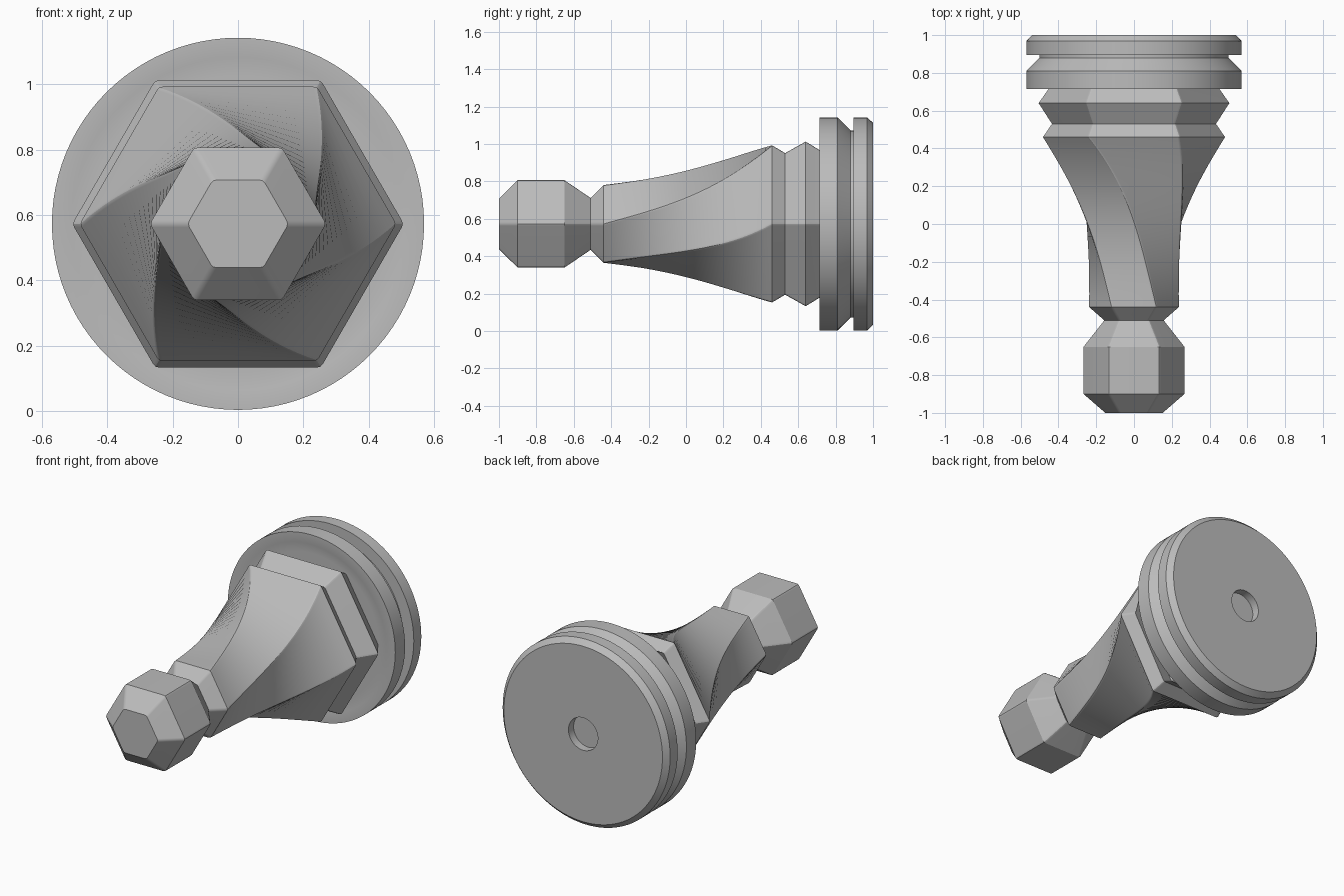
import bpy, bmesh, math
from mathutils import Vector

if "Cube" in bpy.data.objects:
    bpy.data.objects.remove(bpy.data.objects["Cube"])

AXIS_Z = 0.573

grey = bpy.data.materials.new("plain grey")
grey.use_nodes = True
COLOUR = (0.5, 0.5, 0.5, 1)
grey.diffuse_color = COLOUR
grey.node_tree.nodes["Principled BSDF"].inputs["Base Color"].default_value = COLOUR


def hexagon(y, radius, turn=0.0, soft=0.012):
    """Hexagon ring around the y axis with tiny rounded corners."""
    corners = [Vector((radius * math.cos(turn + i * math.pi / 3), y,
                       radius * math.sin(turn + i * math.pi / 3))) for i in range(6)]
    ring = []
    for i, c in enumerate(corners):
        a = c + (corners[i - 1] - c).normalized() * soft
        b = c + (corners[(i + 1) % 6] - c).normalized() * soft
        ring += [a, (a + b) / 4 + c / 2, b]
    return ring


def circle(y, radius, sides=96):
    return [Vector((radius * math.cos(math.tau * i / sides), y,
                    radius * math.sin(math.tau * i / sides))) for i in range(sides)]


def loft(name, rings):
    """Skin a stack of rings and cap both ends."""
    bm = bmesh.new()
    loops = [[bm.verts.new(p) for p in ring] for ring in rings]
    for lower, upper in zip(loops, loops[1:]):
        n = len(lower)
        for i in range(n):
            j = (i + 1) % n
            bm.faces.new((lower[i], lower[j], upper[j], upper[i]))
    bm.faces.new(loops[0])
    bm.faces.new(loops[-1])
    bmesh.ops.recalc_face_normals(bm, faces=bm.faces)
    mesh = bpy.data.meshes.new(name)
    bm.to_mesh(mesh)
    bm.free()
    mesh.materials.append(grey)
    obj = bpy.data.objects.new(name, mesh)
    obj.location.z = AXIS_Z
    bpy.context.collection.objects.link(obj)
    bpy.ops.object.select_all(action='DESELECT')
    obj.select_set(True)
    bpy.context.view_layer.objects.active = obj
    bpy.ops.object.shade_smooth_by_angle(angle=math.radians(25))
    weighted = obj.modifiers.new("even shading", 'WEIGHTED_NORMAL')
    weighted.keep_sharp = True
    return obj


# Hexagonal tip knob, narrowing to the neck
loft("tip_knob", [hexagon(y, r) for y, r in
                  [(-1, 0.155), (-0.9, 0.27), (-0.65, 0.27), (-0.51, 0.16)]])

# Neck flare, twisted body and the flared hexagonal collar behind it
START, END, STEPS = -0.44, 0.46, 24
rings = [hexagon(-0.51, 0.16)]
for k in range(STEPS + 1):
    u = k / STEPS
    rings.append(hexagon(START + (END - START) * u,
                         0.24 + 0.245 * u ** 2.3, u * math.pi / 3))
# A sixth of a turn moves each corner on by one, so keep that indexing
rings += [hexagon(y, r, math.pi / 3) for y, r in
          [(0.53, 0.437), (0.64, 0.508), (0.715, 0.455), (0.76, 0.43)]]
loft("twisted_body", rings)

# Round base with shallow front recess, rim groove and blind hole at the back
loft("round_base", [circle(y, r) for y, r in
                    [(0.73, 0.45), (0.715, 0.51), (0.715, 0.57), (0.81, 0.57),
                     (0.88, 0.50), (0.895, 0.50), (0.895, 0.57), (0.968, 0.57),
                     (1, 0.54), (1, 0.1), (0.95, 0.1)]])
